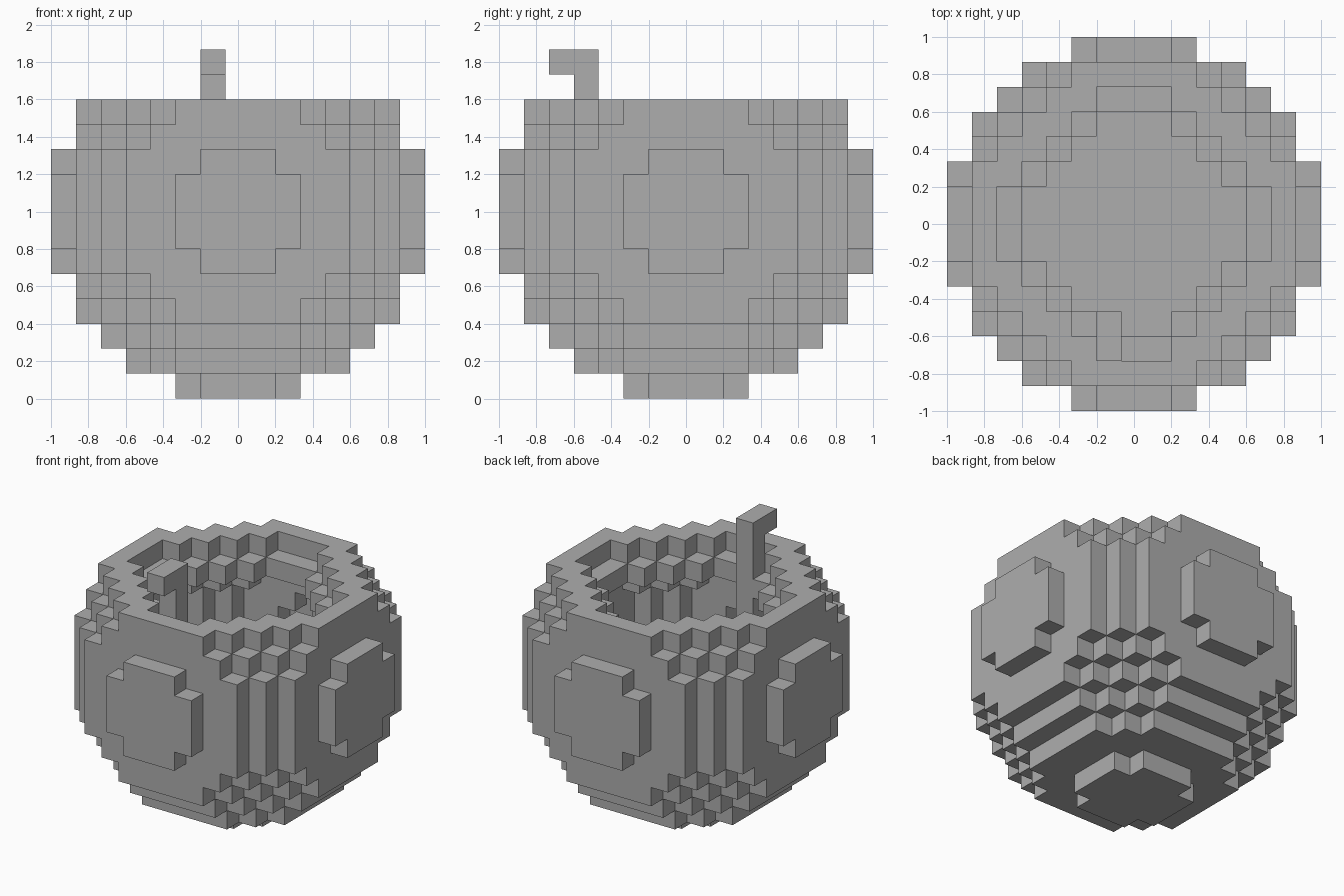
import bpy
import bmesh
from mathutils import Vector

if "Cube" in bpy.data.objects:
    bpy.data.objects.remove(bpy.data.objects["Cube"], do_unlink=True)

N = 7                      # cells from the centre to the outside
CELL = 2 / (2 * N + 1)     # size of one cube
LIMIT = (N + 0.5) ** 2     # squared radius of the ball, in cells
TOP, FLOOR = 4, -5         # highest layer and lowest hollow layer

grey = bpy.data.materials.new("plain grey")
grey.use_nodes = True
grey.diffuse_color = (0.42, 0.42, 0.42, 1)
grey.node_tree.nodes["Principled BSDF"].inputs["Base Color"].default_value = grey.diffuse_color


def in_ball(i, j, k):
    return i * i + j * j + k * k <= LIMIT


def in_hollow(i, j, k):
    i, j = abs(i), abs(j)
    if k < FLOOR:
        return False
    if k == TOP:                                   # wide mouth
        return i + j <= 6 and max(i, j) <= 5
    neck = i + j <= 5 and max(i, j) <= 4           # ledge and floor outline
    if k == TOP - 1:
        return neck
    return neck or in_ball(i + 1, j + 1, abs(k) + 1)


def build_cells(name, cells):
    """Make one object from the exposed sides of a set of cubes."""
    bm = bmesh.new()
    for cell in cells:
        centre = Vector(cell)
        for axis in range(3):
            for sign in (-1, 1):
                n = Vector((0, 0, 0))
                n[axis] = sign
                if tuple(int(c) for c in centre + n) in cells:
                    continue
                u = Vector((0, 0, 0))
                u[(axis + 1) % 3] = 0.5
                v = n.cross(u)
                mid = centre + n / 2
                corners = (mid - u - v, mid + u - v, mid + u + v, mid - u + v)
                bm.faces.new([bm.verts.new(c * CELL + Vector((0, 0, 1))) for c in corners])
    bmesh.ops.remove_doubles(bm, verts=bm.verts, dist=CELL / 100)
    mesh = bpy.data.meshes.new(name)
    bm.to_mesh(mesh)
    bm.free()
    mesh.materials.append(grey)
    obj = bpy.data.objects.new(name, mesh)
    bpy.context.collection.objects.link(obj)
    return obj


# Hollow stepped ball, open at the top
span = range(-N, N + 1)
shell = {(i, j, k) for i in span for j in span for k in range(-N, TOP + 1)
         if in_ball(i, j, k) and not in_hollow(i, j, k)}
build_cells("round_bowl", shell)

# Upright bent straw standing inside, its tip pointing to the front
straw = {(-1, -4, k) for k in range(FLOOR, TOP + 3)}
straw.add((-1, -5, TOP + 2))
build_cells("bent_straw", straw)
